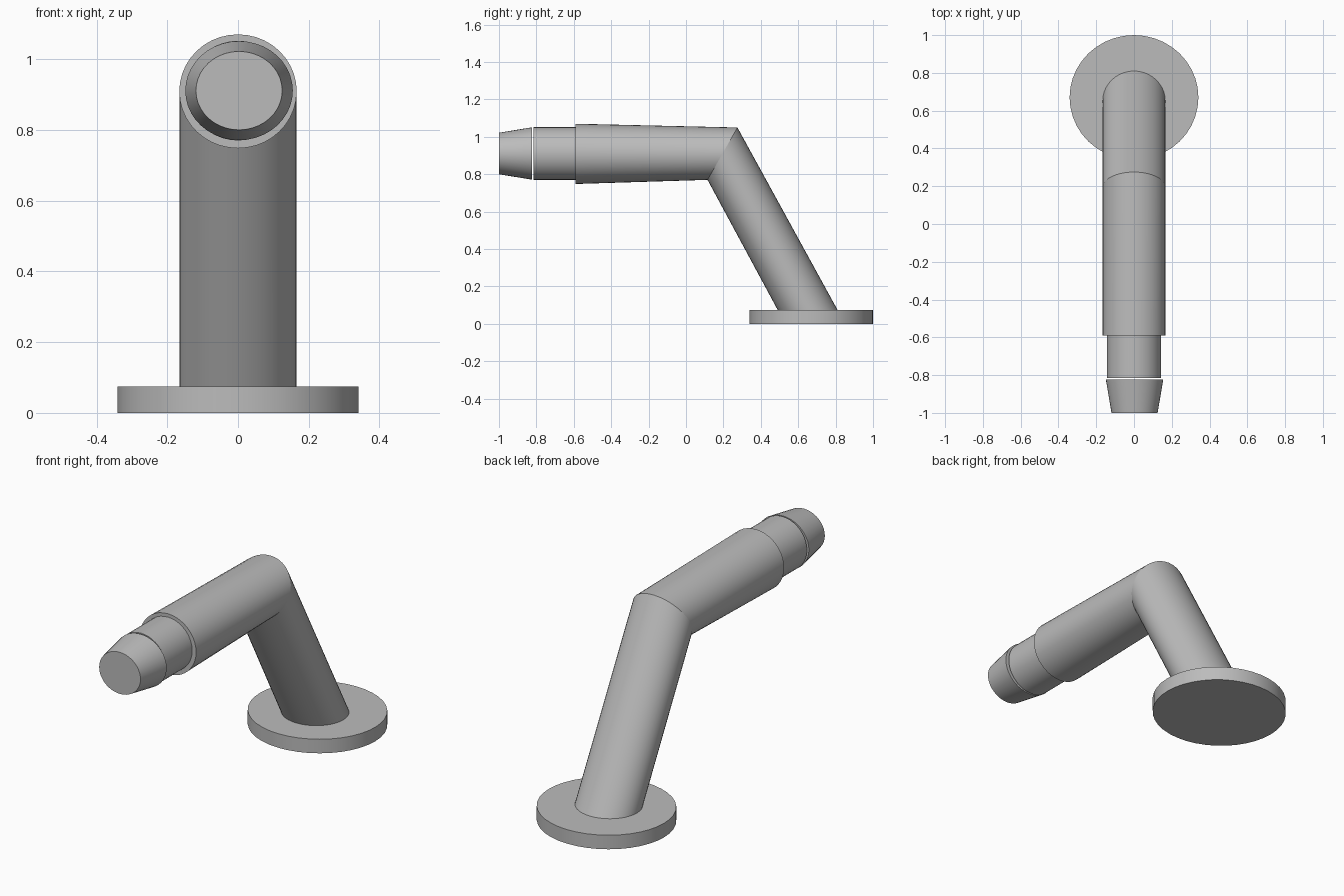
import bpy, bmesh, math
from mathutils import Vector

cube = bpy.data.objects.get("Cube")
if cube:
    bpy.data.objects.remove(cube, do_unlink=True)

# One plain grey for every part
grey = bpy.data.materials.new("plain_grey")
grey.use_nodes = True
colour = (0.5, 0.5, 0.5, 1)
grey.diffuse_color = colour
grey.node_tree.nodes["Principled BSDF"].inputs["Base Color"].default_value = colour

SIDES = 40


def loft(name, start, end):
    """Capped tube between two elliptical rings: (centre, x radius, second axis)."""
    bm = bmesh.new()
    rings = []
    for centre, radius, axis in (start, end):
        ring = []
        for i in range(SIDES):
            a = math.tau * i / SIDES
            p = Vector(centre) + Vector((radius, 0, 0)) * math.cos(a) + Vector(axis) * math.sin(a)
            ring.append(bm.verts.new(p))
        rings.append(ring)
    low, high = rings
    for i in range(SIDES):
        j = (i + 1) % SIDES
        bm.faces.new((low[i], low[j], high[j], high[i]))
    bm.faces.new(low)
    bm.faces.new(high)
    bmesh.ops.recalc_face_normals(bm, faces=bm.faces)
    mesh = bpy.data.meshes.new(name)
    bm.to_mesh(mesh)
    bm.free()
    mesh.materials.append(grey)
    obj = bpy.data.objects.new(name, mesh)
    bpy.context.collection.objects.link(obj)
    bpy.ops.object.select_all(action="DESELECT")
    obj.select_set(True)
    bpy.context.view_layer.objects.active = obj
    bpy.ops.object.shade_smooth_by_angle(angle=math.radians(30))


# Slanted mitre shared by the leg and the arm
mitre = ((0, 0.195, 0.91), 0.166, (0, 0.08, 0.14))

# Round foot plate
loft("base_plate", ((0, 0.67, 0), 0.341, (0, 0.33, 0)),
     ((0, 0.67, 0.075), 0.341, (0, 0.33, 0)))
# Leaning leg
loft("leg", ((0, 0.65, 0.075), 0.166, (0, 0.16, 0)), mitre)
# Horizontal arm, flaring slightly to the front
loft("arm", mitre, ((0, -0.59, 0.909), 0.166, (0, 0, 0.161)))
# Narrow neck
loft("neck", ((0, -0.59, 0.911), 0.143, (0, 0, 0.141)),
     ((0, -0.815, 0.911), 0.143, (0, 0, 0.141)))
# Tapered tip, set off from the neck by a hairline gap
loft("tip", ((0.003, -0.823, 0.911), 0.152, (0, 0, 0.14)),
     ((0.003, -1, 0.911), 0.122, (0, 0, 0.111)))
